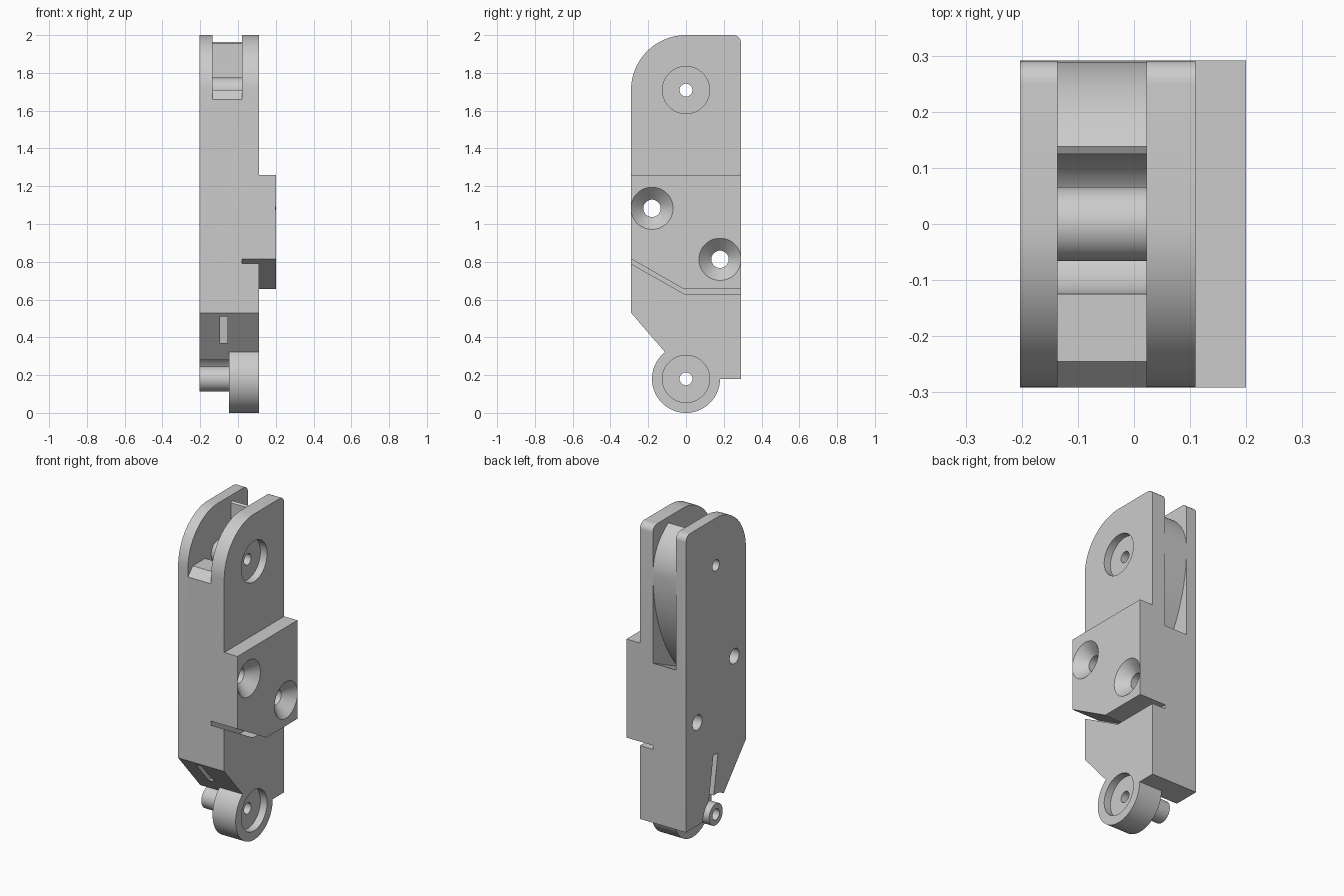
import bpy, bmesh
from math import sin, cos, radians

old = bpy.data.objects.get("Cube")
if old:
    bpy.data.objects.remove(old)

grey = bpy.data.materials.new("plain_grey")
grey.use_nodes = True
colour = (0.6, 0.6, 0.6, 1)
grey.diffuse_color = colour
grey.node_tree.nodes["Principled BSDF"].inputs["Base Color"].default_value = colour


def arc(cy, cz, r, a0, a1, n=24):
    """Points (y, z) on an arc, angles in degrees from +y towards +z."""
    angles = [radians(a0 + (a1 - a0) * i / n) for i in range(n + 1)]
    return [(cy + r * cos(a), cz + r * sin(a)) for a in angles]


def circle(cy, cz, r, n=64):
    return arc(cy, cz, r, 0, 360, n)[:-1]


def loft(name, x0, x1, ring, ring_end=None):
    """Solid between two (y, z) outlines at x0 and x1."""
    bm = bmesh.new()
    a = [bm.verts.new((x0, y, z)) for y, z in ring]
    b = [bm.verts.new((x1, y, z)) for y, z in (ring_end or ring)]
    bm.faces.new(a)
    bm.faces.new(b[::-1])
    for i in range(len(a)):
        j = (i + 1) % len(a)
        bm.faces.new((a[i], b[i], b[j], a[j]))
    bmesh.ops.recalc_face_normals(bm, faces=bm.faces)
    mesh = bpy.data.meshes.new(name)
    bm.to_mesh(mesh)
    bm.free()
    mesh.materials.append(grey)
    ob = bpy.data.objects.new(name, mesh)
    bpy.context.collection.objects.link(ob)
    return ob


def combine(tool, operation):
    """Apply a boolean to the body and discard the tool."""
    mod = body.modifiers.new(tool.name, "BOOLEAN")
    mod.operation = operation
    mod.solver = "EXACT"
    mod.object = tool
    bpy.context.view_layer.objects.active = body
    bpy.ops.object.modifier_apply(modifier=mod.name)
    bpy.data.objects.remove(tool)


def add(*args):
    combine(loft(*args), "UNION")


def cut(*args):
    combine(loft(*args), "DIFFERENCE")


EDGE, LEFT, RIGHT = 0.291, -0.203, 0.11
TOP, LOW = 1.709, 0.18          # heights of the two pivots

# Main body, with a clearance arc round the lower pivot
body = loft("link_body", LEFT, RIGHT,
            arc(0, TOP, EDGE, 180, 90) + arc(0.25, 1.959, 0.041, 90, 0, 8)
            + [(EDGE, LOW)] + arc(0, LOW, 0.126, 0, 127) + [(-EDGE, 0.53)])

# Raised side plate with a bent lower edge
bend = [(-EDGE, 0.815), (-0.01, 0.655), (EDGE, 0.655)]
add("side_plate", 0.09, 0.2, bend + [(EDGE, 1.26), (-EDGE, 1.26)])

# Thin groove under the plate
line = [(-0.4, 0.877), (-0.01, 0.655), (0.4, 0.655)]
cut("plate_groove", 0.02, 0.3, line + [(y, z - 0.025) for y, z in line[::-1]])

# Lower hinge disc and its boss
add("hinge_disc", -0.047, RIGHT, circle(0, LOW, LOW))
add("hinge_boss", LEFT, -0.03, circle(0, LOW, 0.066))

# Fork slot: stepped floor, pivot trench, curved stop wall, rear guide channel
cut("fork_slot", -0.136, 0.022,
    [(-0.4, 1.538), (-0.245, TOP)] + arc(0, TOP, 0.125, 180, 360)
    + [(0.125, 1.955)] + arc(0, TOP, 0.289, 61.5, 0)
    + arc(0.289 - 1.034, TOP, 1.034, 0, -39.7)[1:]
    + [(EDGE, 1.16), (0.4, 1.16), (0.4, 2.2), (-0.4, 2.2)])
add("pivot_pin", -0.15, 0.035, circle(0, TOP, 0.066))

# Through holes and counterbores at both pivots
for z in (LOW, TOP):
    cut("pivot_hole", -0.4, 0.4, circle(0, z, 0.034))
    cut("pivot_counterbore", 0.065, 0.3, circle(0, z, 0.125))

# Countersunk screw holes through the plate
for y, z in ((-0.18, 1.083), (0.18, 0.813)):
    cut("screw_hole", -0.4, 0.4, circle(y, z, 0.046))
    cut("screw_countersink", 0.12, 0.22, circle(y, z, 0.03), circle(y, z, 0.132))

# Slanted side slit, opening through the lower front slope
cut("side_slit", -0.3, -0.055, [(-0.02, 0.55), (0.025, 0.55), (0.075, 0.25), (0.03, 0.25)])
cut("slope_window", -0.095, -0.055, [(-0.4, 0.37), (0.03, 0.37), (0.0, 0.51), (-0.4, 0.51)])

# Smooth curves, sharp edges
bpy.ops.object.select_all(action="DESELECT")
body.select_set(True)
bpy.context.view_layer.objects.active = body
bpy.ops.object.shade_smooth_by_angle(angle=radians(25))
